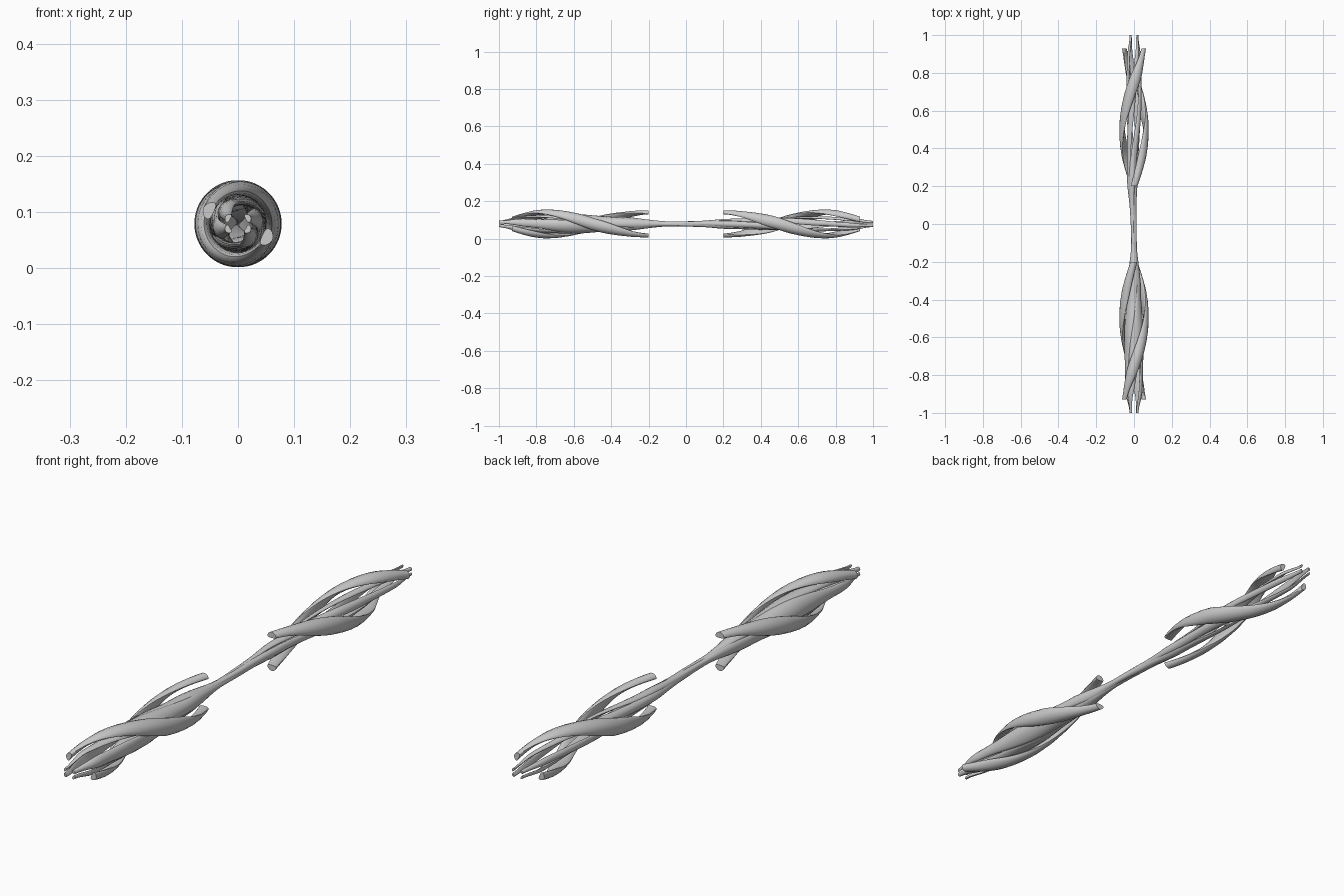
import bpy, bmesh, math
from mathutils import Vector

if "Cube" in bpy.data.objects:
    bpy.data.objects.remove(bpy.data.objects["Cube"])

AXIS_Z = 0.079


def lerp(table, y):
    """Smoothly interpolate a short (y, value) profile."""
    if y <= table[0][0]:
        return table[0][1]
    for (a, va), (b, vb) in zip(table, table[1:]):
        if y <= b:
            t = (y - a) / (b - a)
            t = t * t * (3 - 2 * t)
            return va + (vb - va) * t
    return table[-1][1]


def strand(name, y0, y1, angle, radius, thick, width, shift=lambda y: 0, rings=56, sides=14):
    """Twisted ribbon with an oval section wound about the long axis."""
    def point(y):
        a, r = angle(y), radius(y)
        return Vector((shift(y) + r * math.cos(a), y, AXIS_Z + r * math.sin(a)))

    bm = bmesh.new()
    loops = []
    for i in range(rings + 1):
        y = y0 + (y1 - y0) * i / rings
        p, a = point(y), angle(y)
        tangent = (point(y + 0.002) - point(y - 0.002)).normalized()
        if i in (0, rings):
            tangent = Vector((0, 1, 0))
        out = Vector((math.cos(a), 0, math.sin(a)))
        out = (out - tangent * out.dot(tangent)).normalized()
        side = tangent.cross(out)
        loop = []
        for k in range(sides):
            t = 2 * math.pi * k / sides
            c, s = math.cos(t), math.sin(t)
            # the width curls slightly around the axis
            curl = 0.25 * width(y) * s * s
            loop.append(bm.verts.new(p + out * (thick(y) * c - curl) + side * (width(y) * s)))
        loops.append(loop)
    for a, b in zip(loops, loops[1:]):
        for k in range(sides):
            bm.faces.new((a[k], a[(k + 1) % sides], b[(k + 1) % sides], b[k]))
    bm.faces.new(loops[0])
    bm.faces.new(loops[-1])
    bmesh.ops.recalc_face_normals(bm, faces=bm.faces)
    me = bpy.data.meshes.new(name)
    bm.to_mesh(me)
    bm.free()
    ob = bpy.data.objects.new(name, me)
    bpy.context.collection.objects.link(ob)
    bpy.context.view_layer.objects.active = ob
    ob.select_set(True)
    bpy.ops.object.shade_smooth_by_angle(angle=math.radians(50))
    ob.select_set(False)


# Outer spiral blades: two at each end
def outer_angle(y):
    s = abs(y)
    deg = 90 - 300 * (s - 0.2) if s < 0.5 else -360 * (s - 0.5)
    return math.radians(deg if y > 0 else -deg)


outer_r = [(0.2, 0.062), (0.4, 0.064), (0.75, 0.064), (0.93, 0.058)]
outer_t = [(0.2, 0.011), (0.45, 0.0138), (0.7, 0.0138), (0.93, 0.010)]
outer_w = [(0.2, 0.018), (0.45, 0.032), (0.75, 0.030), (0.93, 0.016)]
for end, label in ((1, "back"), (-1, "front")):
    lo, hi = sorted((0.2 * end, 0.93 * end))
    for n in range(2):
        strand(f"{label}_spiral_blade_{n + 1}", lo, hi,
               lambda y: outer_angle(y) + n * math.pi,
               lambda y: lerp(outer_r, abs(y)),
               lambda y: lerp(outer_t, abs(y)),
               lambda y: lerp(outer_w, abs(y)))

# Inner ribbons: full length, pinched in the middle, fuller at the front
core_r = [(-1, 0.021), (-0.88, 0.038), (-0.6, 0.044), (-0.35, 0.030), (-0.1, 0.008),
          (0.05, 0.010), (0.25, 0.021), (0.6, 0.034), (0.88, 0.031), (1, 0.021)]
core_t = [(-1, 0.005), (-0.85, 0.008), (0, 0.007), (0.85, 0.007), (1, 0.004)]
core_w = [(-1, 0.008), (-0.85, 0.022), (-0.6, 0.036), (-0.3, 0.024), (-0.08, 0.010),
          (0.1, 0.013), (0.25, 0.017), (0.6, 0.017), (0.85, 0.013), (1, 0.007)]
core_shift = [(-0.1, 0), (0.25, -0.009), (0.6, 0)]
for n, (offset, spread) in enumerate(((-30, -15), (30, 15), (150, -15), (210, 15))):
    # pairs sit close at the tips and spread evenly in the swelling
    strand(f"inner_ribbon_{n + 1}", -1, 1,
           lambda y: math.radians(offset + spread * math.sin(math.pi * min(1, abs(y)))
                                  - 180 * y + 180),
           lambda y: lerp(core_r, y),
           lambda y: lerp(core_t, y),
           lambda y: lerp(core_w, y),
           lambda y: lerp(core_shift, y), rings=90)
